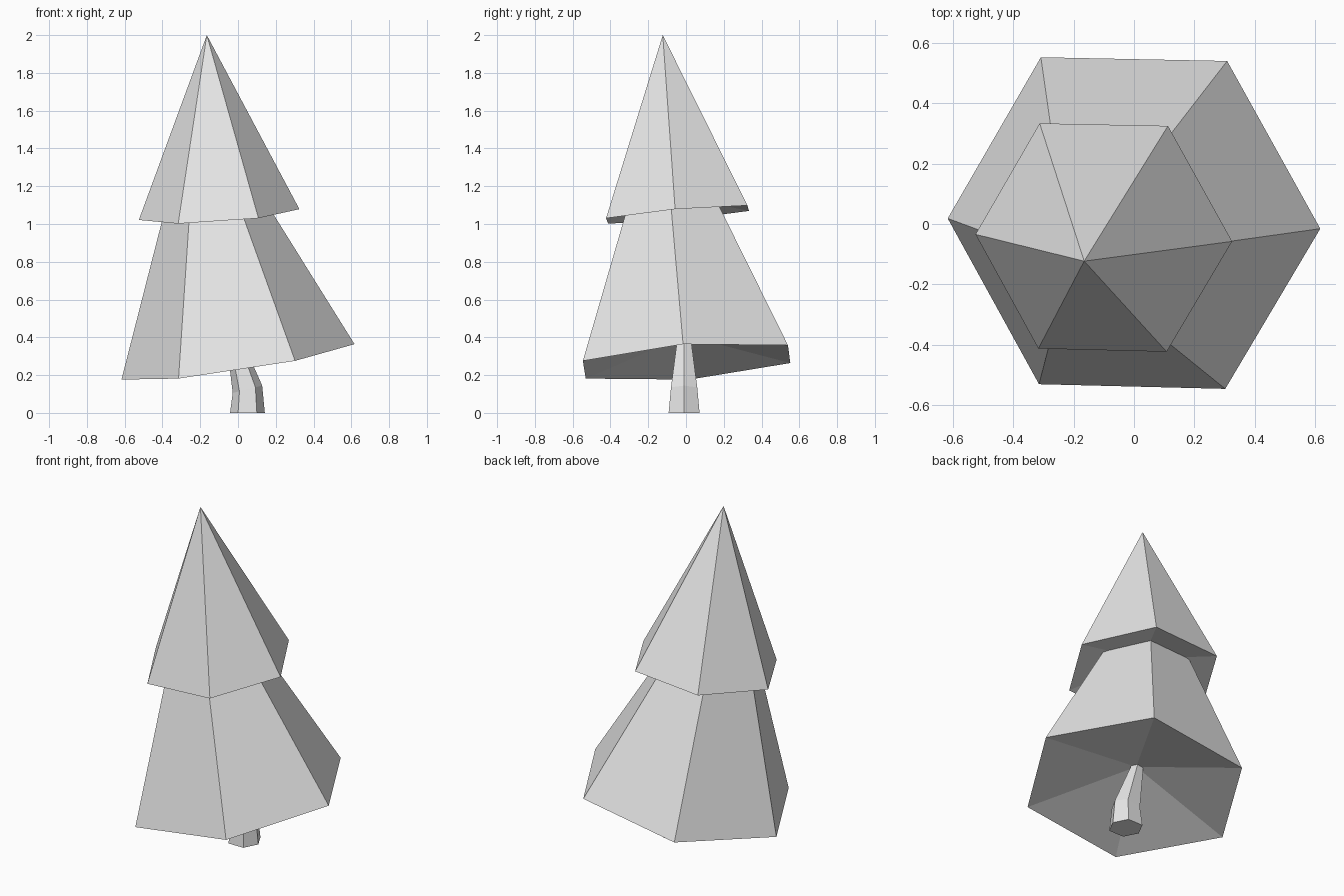
import bpy
import bmesh
from mathutils import Vector

cube = bpy.data.objects.get("Cube")
if cube:
    bpy.data.objects.remove(cube, do_unlink=True)

# One plain colour for the whole tree
grey = bpy.data.materials.new("light grey")
grey.use_nodes = True
colour = (0.8, 0.8, 0.8, 1)
grey.diffuse_color = colour
grey.node_tree.nodes["Principled BSDF"].inputs["Base Color"].default_value = colour

# Slightly turned hexagon shared by the foliage tiers, and an unturned one for the trunk
FOLIAGE_HEX = [Vector(p) for p in ((1, -0.025), (0.5, 0.875), (-0.5, 0.895),
                                   (-1, 0.03), (-0.51, -0.86), (0.49, -0.885))]
TRUNK_HEX = [Vector(p) for p in ((1, 0), (0.54, 0.89), (-0.54, 0.89),
                                 (-1, 0), (-0.54, -0.89), (0.54, -0.89))]


def ring(hexagon, centre, radius, tilt=(0, 0)):
    """Hexagon around a centre, leaning by a slope along x and y."""
    cx, cy, cz = centre
    points = []
    for p in hexagon:
        dx, dy = p * radius
        points.append((cx + dx, cy + dy, cz + dx * tilt[0] + dy * tilt[1]))
    return points


def loft(name, rings, bottom=None, tip=None):
    """Join rings with flat sides, closing each end with a point or a cap."""
    bm = bmesh.new()
    loops = [[bm.verts.new(p) for p in r] for r in rings]
    n = len(loops[0])
    for low, high in zip(loops, loops[1:]):
        for i in range(n):
            j = (i + 1) % n
            bm.faces.new((low[i], low[j], high[j], high[i]))
    for loop, point in ((loops[0], bottom), (loops[-1], tip)):
        if point is None:
            bm.faces.new(loop)
        else:
            v = bm.verts.new(point)
            for i in range(n):
                bm.faces.new((loop[i], loop[(i + 1) % n], v))
    bmesh.ops.recalc_face_normals(bm, faces=bm.faces)
    mesh = bpy.data.meshes.new(name)
    bm.to_mesh(mesh)
    bm.free()
    mesh.materials.append(grey)
    obj = bpy.data.objects.new(name, mesh)
    bpy.context.collection.objects.link(obj)
    return obj


# Bent, tapering trunk
loft("trunk", [
    ring(TRUNK_HEX, (0.05, -0.01, 0), 0.092),
    ring(TRUNK_HEX, (0.05, -0.01, 0.125), 0.078, (0.25, 0)),
    ring(TRUNK_HEX, (-0.03, -0.01, 0.42), 0.036),
])

# Wide lower tier with a hollow underside, its top hidden in the tier above
loft("lower_foliage", [
    ring(FOLIAGE_HEX, (0, 0, 0.27), 0.617, (0.154, 0.075)),
    ring(FOLIAGE_HEX, (-0.122, -0.076, 1.113), 0.26, (0.07, 0.09)),
], bottom=(-0.02, -0.005, 0.41))

# Pointed upper tier
loft("upper_foliage", [
    ring(FOLIAGE_HEX, (-0.1, -0.047, 1.05), 0.425, (0.07, 0.09)),
], bottom=(-0.11, -0.055, 1.15), tip=(-0.165, -0.123, 2))
